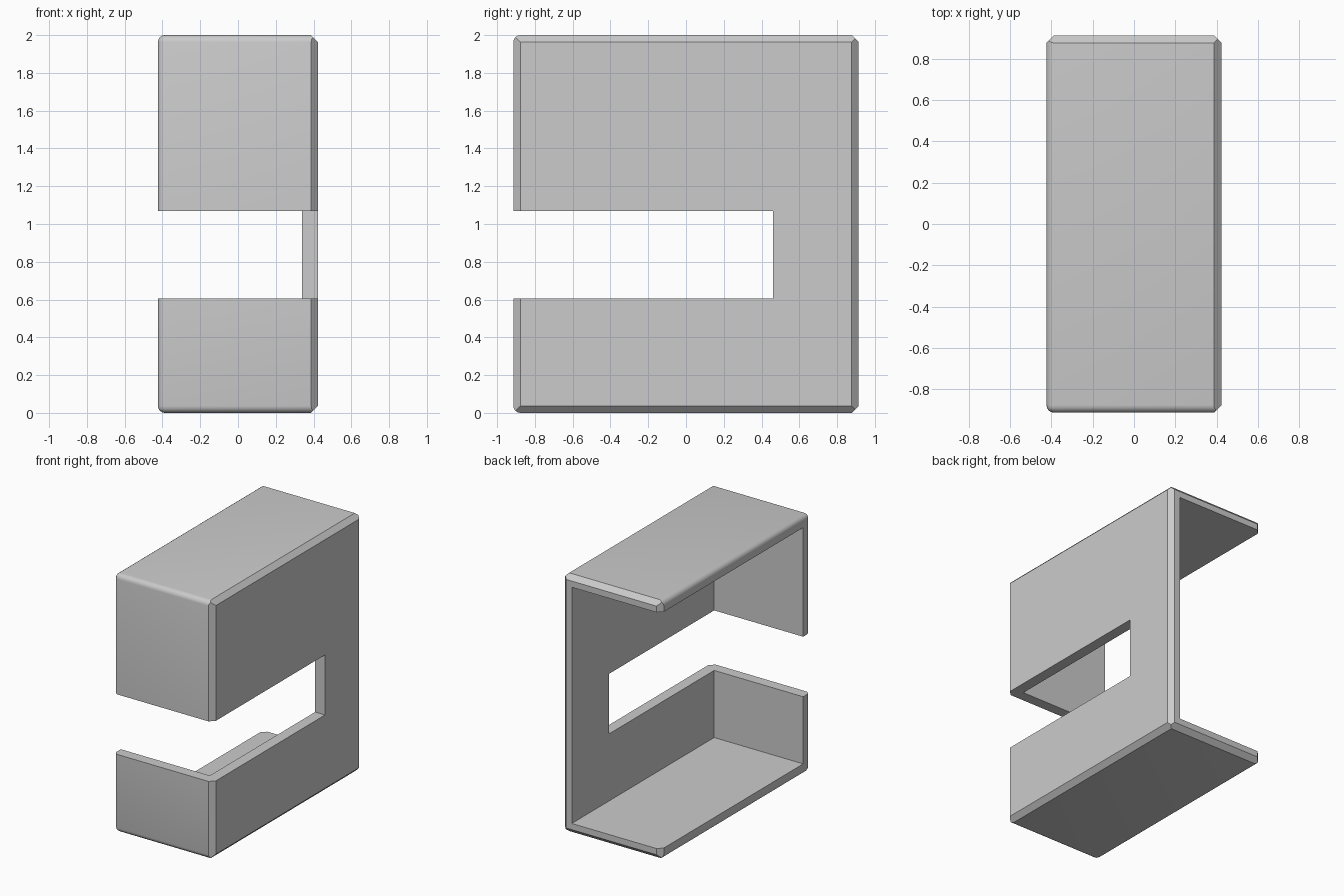
import bpy
import bmesh
from mathutils import Vector

if "Cube" in bpy.data.objects:
    bpy.data.objects.remove(bpy.data.objects["Cube"], do_unlink=True)

X, Y, H = 0.424, 0.914, 2.0     # half width, half depth, height
WALL, EDGE = 0.085, 0.037       # wall thickness, edge size

grey = bpy.data.materials.new("plain grey")
grey.use_nodes = True
colour = (0.6, 0.6, 0.6, 1)
grey.diffuse_color = colour
grey.node_tree.nodes["Principled BSDF"].inputs["Base Color"].default_value = colour


def box_mesh(low, high):
    bm = bmesh.new()
    bmesh.ops.create_cube(bm, size=1)
    low, high = Vector(low), Vector(high)
    size, centre = high - low, (low + high) / 2
    for v in bm.verts:
        v.co = Vector(a * b for a, b in zip(v.co, size)) + centre
    return bm


def make_object(name, bm):
    mesh = bpy.data.meshes.new(name)
    bm.to_mesh(mesh)
    bm.free()
    mesh.materials.append(grey)
    ob = bpy.data.objects.new(name, mesh)
    bpy.context.collection.objects.link(ob)
    return ob


def slice_off(bm, point, normal):
    """Cut the convex solid with a plane and cap it."""
    geom = bm.verts[:] + bm.edges[:] + bm.faces[:]
    cut = bmesh.ops.bisect_plane(bm, geom=geom, dist=1e-6, plane_co=point,
                                 plane_no=normal, clear_outer=True)
    rim = [e for e in cut["geom_cut"] if isinstance(e, bmesh.types.BMEdge)]
    bmesh.ops.contextual_create(bm, geom=rim)


# Rounded block, oversized at the wall and back sides
bm = box_mesh((-X, -Y, 0), (X + 1, Y + 1, H))
bmesh.ops.bevel(bm, geom=bm.edges[:], offset=EDGE, segments=4,
                profile=0.5, affect='EDGES')

# Trim to size, then chamfer the wall and back edges
slice_off(bm, (X, 0, 0), (1, 0, 0))
slice_off(bm, (0, Y, 0), (0, 1, 0))
for side in (-1, 1):
    z = H if side > 0 else 0
    slice_off(bm, (X - EDGE, 0, z), (1, 0, side))
    slice_off(bm, (0, Y - EDGE, z), (0, 1, side))
    slice_off(bm, (X - EDGE, side * Y, 0), (1, side, 0))
slice_off(bm, (-X + EDGE, Y, 0), (-1, 1, 0))
bmesh.ops.recalc_face_normals(bm, faces=bm.faces[:])
shell = make_object("slotted_shell", bm)

# Hollow open at the back and one side, and slot through the front and wall
cutters = [
    make_object("hollow_cutter", box_mesh((-X - 1, -Y + WALL, WALL),
                                          (X - WALL, Y + 1, H - WALL))),
    make_object("slot_cutter", box_mesh((-X - 1, -Y - 1, 0.605),
                                        (X + 1, 0.46, 1.07))),
]
bpy.ops.object.select_all(action='DESELECT')
bpy.context.view_layer.objects.active = shell
shell.select_set(True)
for cutter in cutters:
    mod = shell.modifiers.new(cutter.name, 'BOOLEAN')
    mod.operation = 'DIFFERENCE'
    mod.solver = 'EXACT'
    mod.object = cutter
    bpy.ops.object.modifier_apply(modifier=mod.name)
    bpy.data.objects.remove(cutter, do_unlink=True)

bpy.ops.object.shade_smooth_by_angle(angle=0.5)
